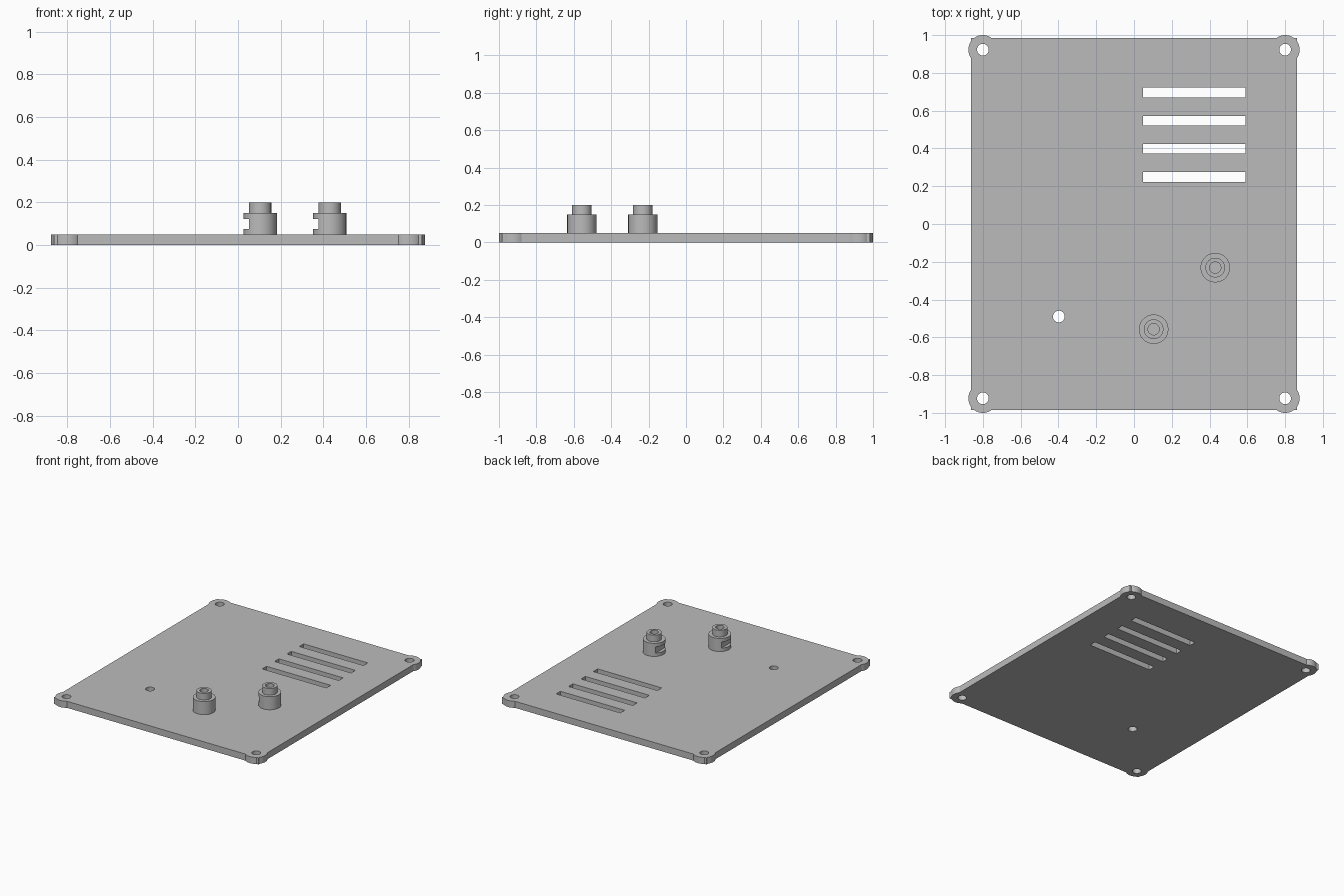
import bpy
import bmesh
import math
from mathutils import Matrix, Vector

cube = bpy.data.objects.get("Cube")
if cube:
    bpy.data.objects.remove(cube, do_unlink=True)

PLATE_TOP = 0.05

grey = bpy.data.materials.new("light grey")
grey.use_nodes = True
colour = (0.5, 0.5, 0.5, 1)
grey.diffuse_color = colour
grey.node_tree.nodes["Principled BSDF"].inputs["Base Color"].default_value = colour


def finish(name, bm):
    mesh = bpy.data.meshes.new(name)
    bmesh.ops.recalc_face_normals(bm, faces=bm.faces)
    bm.to_mesh(mesh)
    bm.free()
    mesh.materials.append(grey)
    obj = bpy.data.objects.new(name, mesh)
    bpy.context.collection.objects.link(obj)
    return obj


def box(name, low, high):
    low, high = Vector(low), Vector(high)
    bm = bmesh.new()
    bmesh.ops.create_cube(bm, size=1, matrix=Matrix.Translation((low + high) / 2)
                          @ Matrix.Diagonal((*(high - low), 1)))
    return finish(name, bm)


def cylinder(name, x, y, radius, low, high):
    bm = bmesh.new()
    bmesh.ops.create_cone(bm, cap_ends=True, segments=48, radius1=radius, radius2=radius,
                          depth=high - low,
                          matrix=Matrix.Translation((x, y, (low + high) / 2)))
    return finish(name, bm)


def combine(target, tool, operation):
    """Apply a boolean and remove the tool object."""
    tool.hide_render = True
    mod = target.modifiers.new("cut", "BOOLEAN")
    mod.operation = operation
    mod.solver = "EXACT"
    mod.object = tool
    bpy.context.view_layer.objects.active = target
    bpy.ops.object.modifier_apply(modifier=mod.name)
    bpy.data.objects.remove(tool, do_unlink=True)


def smooth(obj):
    bpy.ops.object.select_all(action="DESELECT")
    obj.select_set(True)
    bpy.context.view_layer.objects.active = obj
    bpy.ops.object.shade_smooth_by_angle(angle=math.radians(30))


# Base plate with rounded ears around the corner holes
plate = box("base_plate", (-0.863, -0.984, 0), (0.863, 0.984, PLATE_TOP))
corners = [(sx * 0.8, sy * 0.923) for sx in (-1, 1) for sy in (-1, 1)]
for x, y in corners:
    combine(plate, cylinder("ear", x, y, 0.077, 0, PLATE_TOP), "UNION")

# Screw holes and the single cable hole
for x, y in corners + [(-0.398, -0.49)]:
    combine(plate, cylinder("hole_cutter", x, y, 0.031, -0.1, 0.2), "DIFFERENCE")

# Ventilation slots
for i in range(4):
    y = 0.249 + i * 0.149
    combine(plate, box("slot_cutter", (0.048, y - 0.026, -0.1), (0.589, y + 0.026, 0.2)),
            "DIFFERENCE")
smooth(plate)

# Stepped posts with a blind bore and a notch in the side
for name, x, y in (("front_post", 0.104, -0.557), ("rear_post", 0.43, -0.231)):
    post = cylinder(name, x, y, 0.078, 0.04, 0.15)
    combine(post, cylinder("neck", x, y, 0.052, 0.1, 0.2), "UNION")
    combine(post, cylinder("bore_cutter", x, y, 0.03, PLATE_TOP, 0.3), "DIFFERENCE")
    combine(post, box("notch_cutter", (x - 0.1, y - 0.1, 0.076), (x - 0.053, y + 0.1, 0.123)),
            "DIFFERENCE")
    smooth(post)
